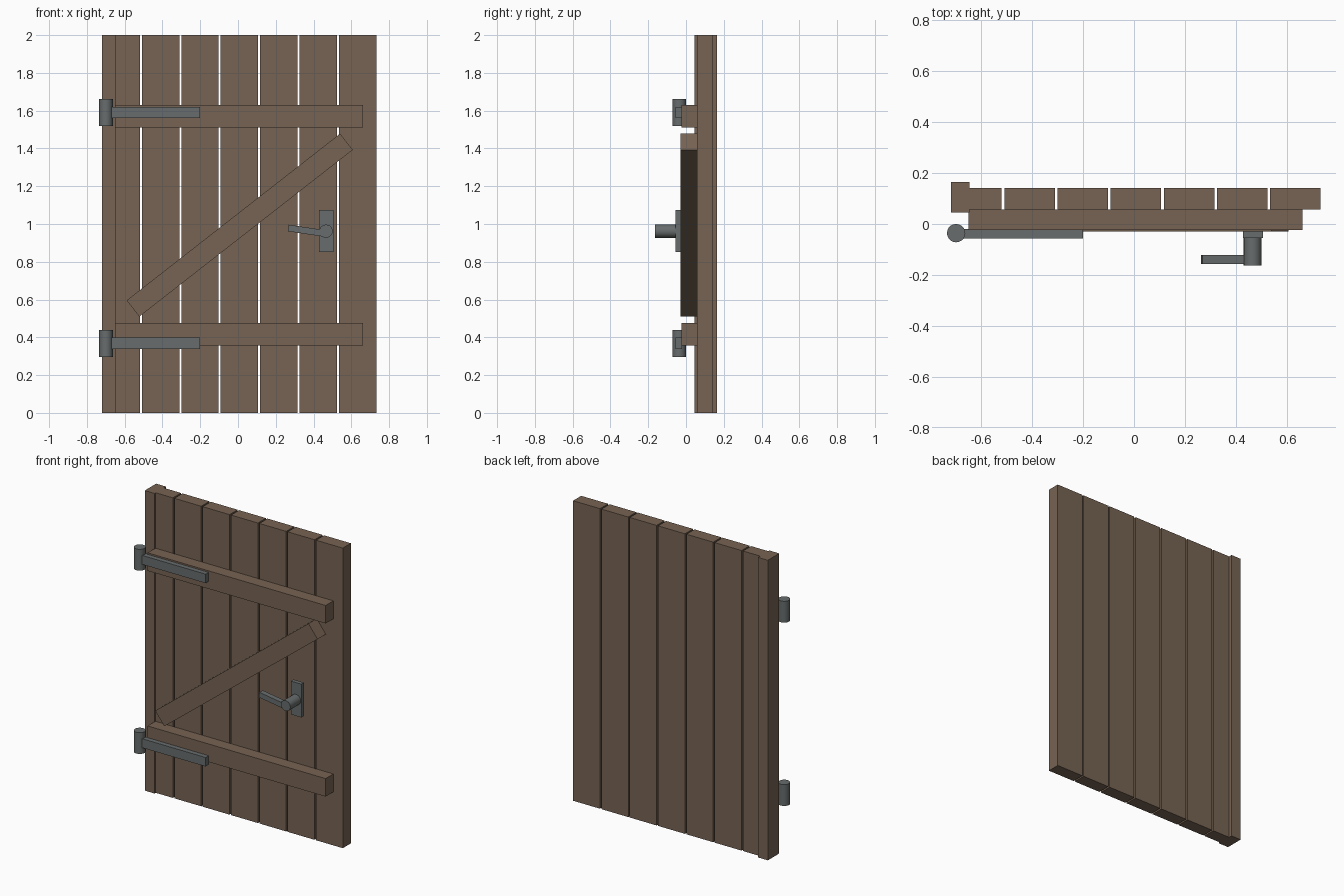
import bpy, math

if "Cube" in bpy.data.objects:
    bpy.data.objects.remove(bpy.data.objects["Cube"])


def material(name, color):
    m = bpy.data.materials.new(name)
    m.diffuse_color = (*color, 1)
    m.use_nodes = True
    m.node_tree.nodes["Principled BSDF"].inputs["Base Color"].default_value = m.diffuse_color
    return m


WOOD = material("brown wood", (0.185, 0.126, 0.087))
IRON = material("grey iron", (0.138, 0.15, 0.15))


def box(name, mat, x, y, z, tilt=0):
    """Box from (min, max) ranges, optionally tilted in the door plane."""
    spans = (x, y, z)
    bpy.ops.mesh.primitive_cube_add(size=1, location=[(a + b) / 2 for a, b in spans])
    o = bpy.context.object
    o.name = name
    o.scale = [b - a for a, b in spans]
    o.rotation_euler.y = -tilt
    o.data.materials.append(mat)
    return o


def rod(name, mat, radius, depth, loc, rot=(0, 0, 0)):
    bpy.ops.mesh.primitive_cylinder_add(vertices=20, radius=radius, depth=depth,
                                        location=loc, rotation=rot)
    o = bpy.context.object
    o.name = name
    o.data.materials.append(mat)
    bpy.ops.object.shade_smooth_by_angle(angle=math.radians(35))
    return o


# Seven upright planks with narrow gaps
PITCH, WIDTH = 0.2088, 0.198
for i in range(7):
    right = 0.733 - (6 - i) * PITCH
    box(f"plank_{i + 1}", WOOD, (right - WIDTH, right), (0.057, 0.142), (0, 2))

# Post on the hinge side
box("hinge_post", WOOD, (-0.719, -0.647), (0.045, 0.165), (0, 2))

# Cross battens, each with a strap hinge
for label, zb, zh in (("lower", 0.416, 0.368), ("upper", 1.57, 1.59)):
    box(f"{label}_batten", WOOD, (-0.65, 0.663), (-0.024, 0.057), (zb - 0.06, zb + 0.06))
    box(f"{label}_hinge_strap", IRON, (-0.70, -0.20), (-0.056, -0.02), (zh - 0.03, zh + 0.03))
    rod(f"{label}_hinge_barrel", IRON, 0.036, 0.142, (-0.699, -0.036, zh))

# Diagonal brace
box("diagonal_brace", WOOD, (0.009 - 0.717, 0.009 + 0.717), (-0.03, 0.057),
    (0.994 - 0.0545, 0.994 + 0.0545), math.radians(38))

# Handle: plate, spindle and slightly raised lever
box("handle_plate", IRON, (0.428, 0.506), (-0.055, -0.027), (0.853, 1.075))
rod("handle_spindle", IRON, 0.035, 0.11, (0.466, -0.109, 0.962), (math.pi / 2, 0, 0))
box("handle_lever", IRON, (0.265, 0.465), (-0.157, -0.122), (0.947, 0.982),
    math.radians(-8.5)).location.z = 0.964
